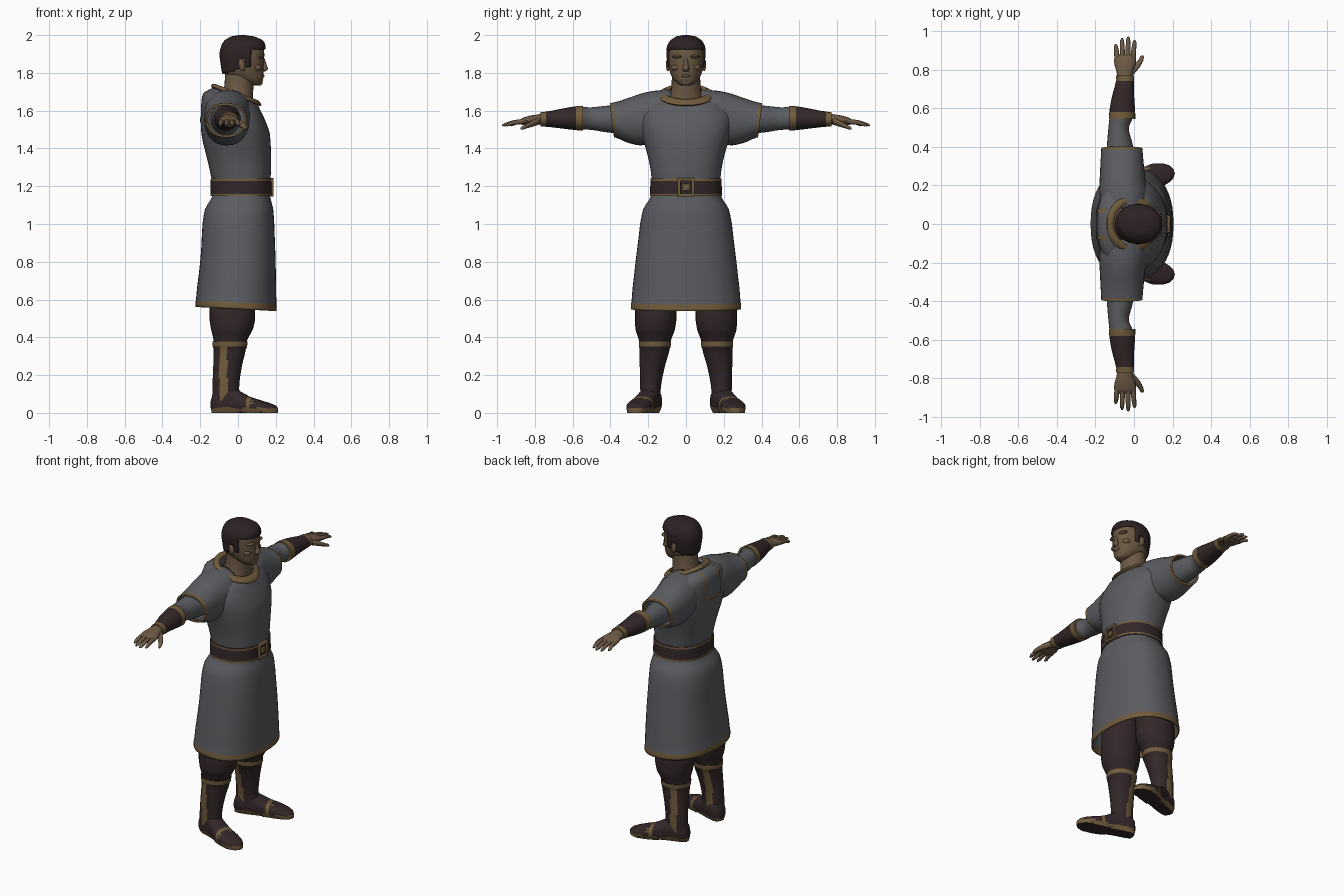
import bpy, bmesh, math
from mathutils import Vector, Matrix
from mathutils.bvhtree import BVHTree


def material(name, rgb):
    m = bpy.data.materials.new(name)
    m.diffuse_color = (*rgb, 1)
    return m


GREY = material("grey cloth", (0.105, 0.108, 0.118))
DARK = material("dark leather", (0.034, 0.020, 0.021))
TRIM = material("tan trim", (0.165, 0.105, 0.045))
SKIN = material("skin", (0.150, 0.098, 0.057))
HAIR = material("dark hair", (0.028, 0.016, 0.017))


def finish(name, bm, mats, rule=None, mirror=False, thick=0):
    bmesh.ops.recalc_face_normals(bm, faces=bm.faces)
    for f in bm.faces:
        if rule:
            f.normal_update()
            f.material_index = int(rule(f.calc_center_median(), f.normal))
    me = bpy.data.meshes.new(name)
    bm.to_mesh(me)
    bm.free()
    for m in mats:
        me.materials.append(m)
    me.shade_smooth()
    me.set_sharp_from_angle(angle=math.radians(45))
    ob = bpy.data.objects.new(name, me)
    bpy.context.collection.objects.link(ob)
    if thick:
        s = ob.modifiers.new("thickness", 'SOLIDIFY')
        s.thickness, s.offset = thick, -1
    if mirror:
        ob.modifiers.new("mirror", 'MIRROR').use_axis = (False, True, False)
    return ob


def smooth_rows(rows, k):
    """Catmull-Rom interpolation of section rows (t, a, b, ra, rb, tilt)."""
    R = [tuple(r) + (0,) * (6 - len(r)) for r in rows]
    out = []
    for i in range(len(R) - 1):
        p = (R[max(i - 1, 0)], R[i], R[i + 1], R[min(i + 2, len(R) - 1)])
        for j in range(k):
            u = j / k
            row = [0.5 * (2 * b + (c - a) * u + (2 * a - 5 * b + 4 * c - d) * u * u
                          + (3 * b - a - 3 * c + d) * u ** 3) for a, b, c, d in zip(*p)]
            row[0] = p[1][0] + (p[2][0] - p[1][0]) * u
            out.append(row)
    return out + [list(R[-1])]


def loft(rows, axis='Z', n=24, k=3, p=2.0, caps=True):
    bm = bmesh.new()
    rings = []
    for t, a, b, ra, rb, tilt in smooth_rows(rows, k):
        ring = []
        for i in range(n):
            c, s = math.cos(2 * math.pi * i / n), math.sin(2 * math.pi * i / n)
            u = math.copysign(abs(c) ** (2 / p), c) * ra
            v = math.copysign(abs(s) ** (2 / p), s) * rb
            co = {'Z': (a + u, b + v, t + tilt * u), 'Y': (a + u, t + tilt * v, b + v),
                  'X': (t, a + u, b + v)}[axis]
            ring.append(bm.verts.new(co))
        rings.append(ring)
    for r, q in zip(rings, rings[1:]):
        for i in range(n):
            bm.faces.new((r[i], r[(i + 1) % n], q[(i + 1) % n], q[i]))
    if caps:
        bm.faces.new(rings[0])
        bm.faces.new(rings[-1])
    return bm


def ball(name, loc, size, mat, mirror=False, turn=0):
    bm = bmesh.new()
    bmesh.ops.create_uvsphere(bm, u_segments=14, v_segments=8, radius=1)
    bm.transform(Matrix.Translation(loc) @ Matrix.Rotation(turn, 4, 'Y') @ Matrix.Diagonal((*size, 1)))
    return finish(name, bm, [mat], mirror=mirror)


def box(name, loc, size, mat, bevel=0.004):
    bm = bmesh.new()
    bmesh.ops.create_cube(bm, size=1)
    bm.transform(Matrix.Translation(loc) @ Matrix.Diagonal((*size, 1)))
    bmesh.ops.bevel(bm, geom=bm.edges[:], offset=bevel, segments=2, affect='EDGES', profile=0.5)
    return finish(name, bm, [mat])


# Tunic: skirt, waist, chest and shoulders in one shell, with hem trim
bm = loft([(.55, -.01, 0, .215, .292, -.05), (.585, -.01, 0, .213, .289, -.05), (.81, 0, 0, .199, .266, -.02),
           (1.0, .002, 0, .190, .243), (1.08, .006, 0, .180, .226), (1.15, .018, 0, .152, .184),
           (1.20, .017, 0, .150, .178), (1.25, .015, 0, .158, .183), (1.35, .005, 0, .170, .200),
           (1.48, -.013, 0, .181, .236), (1.58, -.028, 0, .166, .248, -.10), (1.655, -.036, 0, .148, .205, -.25),
           (1.685, -.010, 0, .112, .125, -.38)], n=48, p=2.3, caps=False)
tunic_bvh = BVHTree.FromBMesh(bm)
finish("tunic", bm, [GREY, TRIM], lambda c, n: c.z + .05 * (c.x + .01) < .583, thick=.008)

# Short wide sleeves with trimmed cuffs
finish("sleeve", loft([(.08, -.05, 1.585, .115, .125), (.16, -.055, 1.570, .125, .136), (.24, -.06, 1.553, .118, .137),
                       (.32, -.062, 1.548, .112, .114), (.377, -.063, 1.549, .108, .094, .10),
                       (.392, -.063, 1.549, .108, .091, .12)], 'Y', 32, p=2.2, caps=False),
       [GREY, TRIM], lambda c, n: c.y - .11 * (c.z - 1.549) > .377, True, .012)

# Neckline trim
bm = bmesh.new()
N, M = 40, 8
grid = []
for i in range(N):
    a = 2 * math.pi * i / N
    row = []
    for j in range(M):
        b = 2 * math.pi * j / M
        r = .020 * math.cos(b)
        x = (.114 + r) * math.cos(a)
        row.append(bm.verts.new((-.010 + x, (.127 + r) * math.sin(a), 1.686 - .38 * x - .3 * r + .013 * math.sin(b))))
    grid.append(row)
for i in range(N):
    for j in range(M):
        g, h = grid[i], grid[(i + 1) % N]
        bm.faces.new((g[j], h[j], h[(j + 1) % M], g[(j + 1) % M]))
finish("neckline_trim", bm, [TRIM])


# Trim outline on the upper back, laid on the tunic surface
def back_strip(name, start, end, half, mirror=False):
    bm = bmesh.new()
    d = (Vector(end) - Vector(start)).normalized()
    side = Vector((-d.y, d.x)) * half
    pairs = []
    for i in range(13):
        q = Vector(start).lerp(Vector(end), i / 12)
        pair = []
        for w in (q - side, q + side):
            hit = tunic_bvh.ray_cast(Vector((-1, w.x, w.y)), Vector((1, 0, 0)))[0]
            if hit:
                pair.append(bm.verts.new(hit - Vector((.005, 0, -.003))))
        if len(pair) == 2:
            pairs.append(pair)
    for a, b in zip(pairs, pairs[1:]):
        bm.faces.new((a[0], a[1], b[1], b[0]))
    return finish(name, bm, [TRIM], mirror=mirror)


back_strip("back_side_trim", (.07, 1.71), (.07, 1.545), .010, True)
back_strip("back_lower_trim", (-.08, 1.545), (.08, 1.545), .010)

# Belt with edge trim and buckle
finish("belt", loft([(1.147, .017, 0, .162, .192), (1.160, .017, 0, .163, .191), (1.228, .017, 0, .162, .188),
                     (1.241, .017, 0, .161, .188)], n=48, p=2.3), [DARK, TRIM],
       lambda c, n: abs(n.z) < .7 and (c.z < 1.159 or c.z > 1.229))
for s in (-1, 1):
    box("buckle_upright", (.180, s * .037, 1.194), (.018, .017, .098), TRIM)
    box("buckle_bar", (.180, 0, 1.194 + s * .041), (.018, .084, .017), TRIM)
box("buckle_stud", (.180, 0, 1.194), (.014, .034, .036), TRIM)

# Arms: undersleeve, bracer, hand
finish("undersleeve", loft([(.28, -.065, 1.555, .080, .085), (.36, -.07, 1.555, .074, .076), (.43, -.075, 1.556, .064, .069),
                            (.50, -.080, 1.558, .053, .060), (.56, -.065, 1.560, .062, .060)], 'Y'), [GREY], mirror=True)
finish("bracer", loft([(.545, -.062, 1.560, .069, .066), (.582, -.061, 1.560, .067, .063), (.66, -.057, 1.558, .058, .052),
                       (.742, -.047, 1.555, .047, .040), (.770, -.046, 1.555, .047, .038)], 'Y'),
       [DARK, TRIM], lambda c, n: c.y < .582 or c.y > .742, True)
finish("palm", loft([(.75, -.048, 1.555, .038, .030), (.79, -.048, 1.554, .043, .026), (.83, -.047, 1.549, .055, .024),
                     (.865, -.046, 1.543, .056, .019), (.882, -.046, 1.540, .045, .010)], 'Y', 18), [SKIN], mirror=True)
for x, tip in ((-.088, .935), (-.060, .965), (-.032, .973), (-.004, .955)):
    end = -.046 + (x + .046) * 1.15
    finish("finger", loft([(.855, x, 1.543, .014, .014), ((.865 + tip) / 2, (x + end) / 2, 1.537, .0125, .012),
                           (tip - .012, end, 1.526, .010, .009), (tip, end, 1.523, .004, .004)], 'Y', 10), [SKIN], mirror=True)
finish("thumb", loft([(.775, -.022, 1.546, .020, .020), (.81, .006, 1.533, .021, .017), (.845, .031, 1.518, .015, .012),
                      (.868, .041, 1.508, .010, .009), (.876, .043, 1.505, .004, .004)], 'Y', 12), [SKIN], mirror=True)

# Neck and head
finish("neck", loft([(1.60, -.015, 0, .095, .105), (1.66, -.008, 0, .086, .095), (1.70, .002, 0, .078, .080),
                     (1.80, .01, 0, .078, .074)]), [SKIN])
finish("head", loft([(1.733, .085, 0, .025, .022), (1.742, .075, 0, .050, .043), (1.765, .055, 0, .078, .066),
                     (1.80, .030, 0, .106, .084), (1.84, .026, 0, .111, .093), (1.89, .025, 0, .114, .095),
                     (1.93, .028, 0, .108, .092), (1.965, .03, 0, .085, .072), (1.985, .03, 0, .040, .035)],
                    n=32, p=2.15), [SKIN])
finish("nose", loft([(1.808, .135, 0, .010, .012), (1.819, .138, 0, .021, .019), (1.835, .137, 0, .017, .013),
                     (1.875, .132, 0, .010, .010)], n=12), [SKIN])
ball("brow", (.118, .038, 1.886), (.022, .036, .010), SKIN, True)
ball("cheekbone", (.100, .052, 1.828), (.026, .026, .018), SKIN, True)
ball("lips", (.127, 0, 1.785), (.014, .026, .009), SKIN)
ball("chin", (.112, 0, 1.750), (.020, .027, .018), SKIN)
ball("ear", (.020, .096, 1.842), (.018, .011, .034), SKIN, True, -.2)

# Hair: cap cut to a hairline, with sideburns and a swept fringe
bm = loft([(1.775, .022, 0, .090, .080), (1.80, .022, 0, .106, .092), (1.84, .023, 0, .114, .099), (1.90, .022, 0, .120, .104),
           (1.94, .028, 0, .118, .101), (1.972, .030, 0, .102, .083), (1.993, .025, 0, .062, .052),
           (2.0, .02, 0, .018, .015)], n=48, k=5, p=2.1)


def is_hair(c):
    return (c.z > 1.922 or (c.x < .075 and c.z > 1.875) or (.035 < c.x < .062 and c.z > 1.835)
            or (c.x < 0 and c.z > 1.790 + .35 * (c.x + .09)))


bmesh.ops.delete(bm, geom=[f for f in bm.faces if not is_hair(f.calc_center_median())], context='FACES')
finish("hair", bm, [HAIR], thick=.014)
ball("fringe", (.105, .012, 1.945), (.040, .058, .026), HAIR, turn=.35)

# Legs: baggy trousers tucked into boots
finish("trouser_leg", loft([(.95, -.01, .095, .120, .105), (.75, -.02, .130, .120, .115), (.56, -.03, .158, .120, .110),
                            (.50, -.030, .160, .121, .110), (.44, -.032, .163, .110, .104), (.40, -.038, .164, .094, .090),
                            (.36, -.044, .165, .084, .078)]), [DARK], mirror=True)


def boot_trim(c, n):
    return abs(n.z) < .8 and (c.z > .352 or (abs(c.x + .078) < .021 and c.z > .04))


finish("boot_shaft", loft([(.378, -.043, .164, .093, .086), (.352, -.043, .165, .091, .084), (.34, -.044, .166, .086, .080),
                           (.25, -.055, .178, .076, .067), (.15, -.064, .187, .071, .056), (.09, -.064, .188, .072, .053),
                           (.03, -.064, .188, .070, .050)], n=40), [DARK, TRIM], boot_trim, True)

# Feet: turned outward, with a welt, instep band and dark sole
bm = loft([(-.078, 0, .045, .022, .030), (-.068, 0, .050, .040, .052), (-.04, 0, .060, .052, .066), (.02, 0, .068, .054, .072),
           (.07, .004, .056, .055, .062), (.13, .010, .041, .061, .046), (.19, .012, .032, .064, .036),
           (.24, .010, .025, .053, .028), (.272, .008, .020, .034, .021), (.286, .006, .016, .012, .012)], 'X', 28, p=2.5)
for v in bm.verts:
    v.co.z = max(v.co.z if v.co.z > .012 else 0, 0)
turn = Matrix.Translation((-.064, .188, 0)) @ Matrix.Rotation(math.radians(16), 4, 'Z')
bm.transform(turn)
back = turn.inverted()


def foot_trim(c, n):
    s = (back @ c).x
    return c.z > .004 and (c.z < .026 or .125 < s < .160)


finish("foot", bm, [DARK, TRIM], foot_trim, True)
